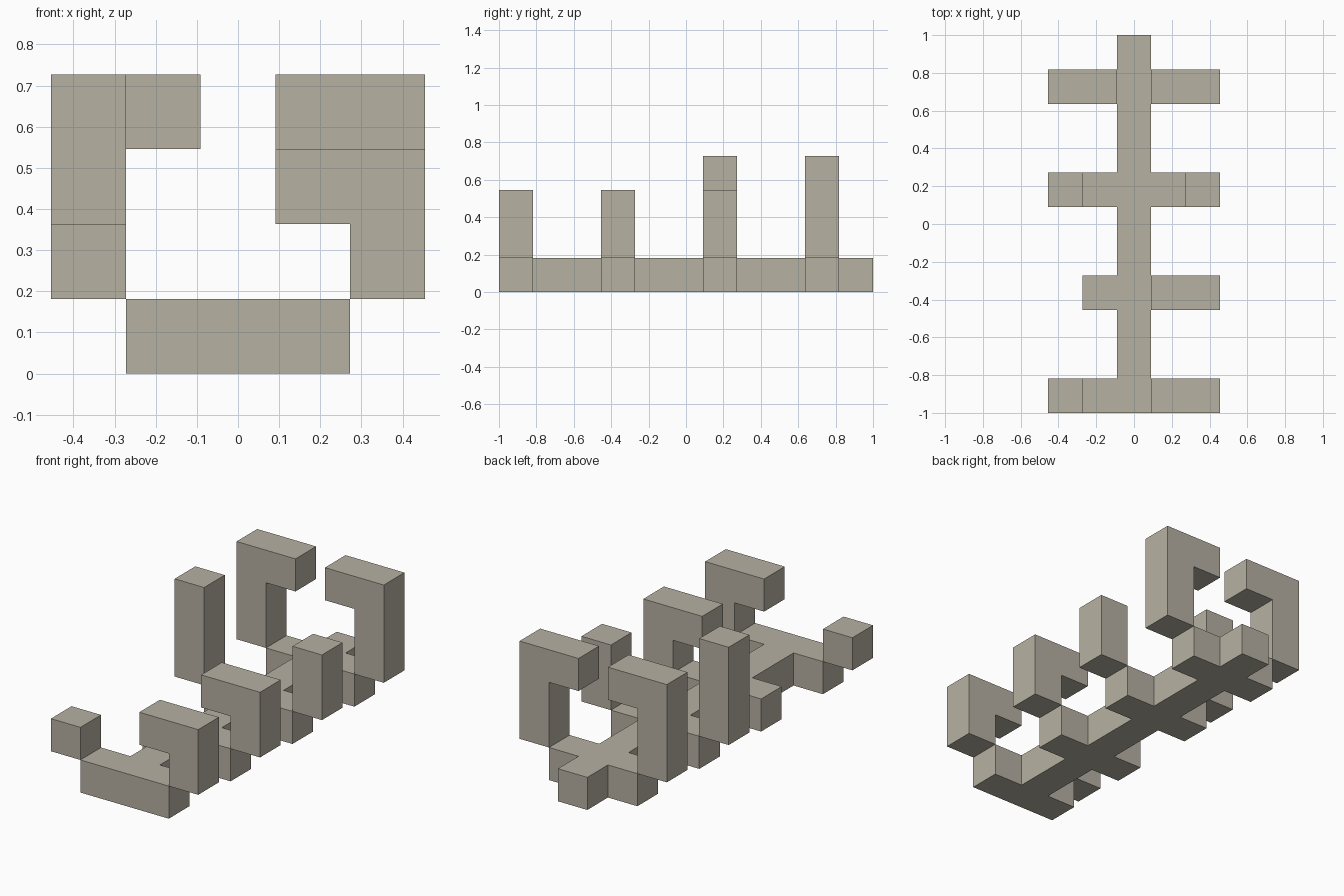
import bpy
import bmesh
from mathutils import Vector

cube = bpy.data.objects.get("Cube")
if cube:
    bpy.data.objects.remove(cube, do_unlink=True)

U = 2 / 11       # side of one block
LENGTH = 11      # blocks along the spine
SPACING = 3      # blocks between neighbouring ribs

stone = bpy.data.materials.new("warm_grey")
stone.use_nodes = True
colour = (0.47, 0.44, 0.365, 1)
stone.diffuse_color = colour
stone.node_tree.nodes["Principled BSDF"].inputs["Base Color"].default_value = colour


def extrude_outline(name, points, direction):
    """Extrude a closed flat outline, given in blocks, into a solid part."""
    bm = bmesh.new()
    face = bm.faces.new([bm.verts.new(Vector(p) * U) for p in points])
    result = bmesh.ops.extrude_face_region(bm, geom=[face])
    moved = [v for v in result["geom"] if isinstance(v, bmesh.types.BMVert)]
    bmesh.ops.translate(bm, verts=moved, vec=Vector(direction) * U)
    bmesh.ops.recalc_face_normals(bm, faces=bm.faces)
    mesh = bpy.data.meshes.new(name)
    bm.to_mesh(mesh)
    bm.free()
    mesh.materials.append(stone)
    obj = bpy.data.objects.new(name, mesh)
    bpy.context.collection.objects.link(obj)
    return obj


# Spine with four cross bars: one side of the outline, then its mirror
side = []
for rib in range(4):
    y = rib * SPACING
    side += [(1.5, y), (1.5, y + 1), (0.5, y + 1), (0.5, min(y + SPACING, LENGTH))]
outline = side + [(-x, y) for x, y in reversed(side)]
extrude_outline("spine_base", [(x, y - LENGTH / 2, 0) for x, y in outline], (0, 0, 1))


def rib_post(name, row, sign, height, hooked):
    """Upright post beside a cross bar, with an optional inward hook on top."""
    top = 1 + height
    profile = [(1.5, 1), (2.5, 1), (2.5, top)]
    if hooked:
        profile += [(0.5, top), (0.5, top - 1), (1.5, top - 1)]
    else:
        profile += [(1.5, top)]
    y = row * SPACING - LENGTH / 2
    extrude_outline(name, [(sign * x, y, z) for x, z in profile], (0, 1, 0))


# Ribs from front to back: name, row, side, height, hooked
for rib in (
    ("front_right_stub", 0, -1, 1, False),
    ("front_left_hook", 0, 1, 2, True),
    ("second_left_hook", 1, 1, 2, True),
    ("third_right_post", 2, -1, 3, False),
    ("third_left_post", 2, 1, 2, False),
    ("back_right_hook", 3, -1, 3, True),
    ("back_left_hook", 3, 1, 3, True),
):
    rib_post(*rib)
